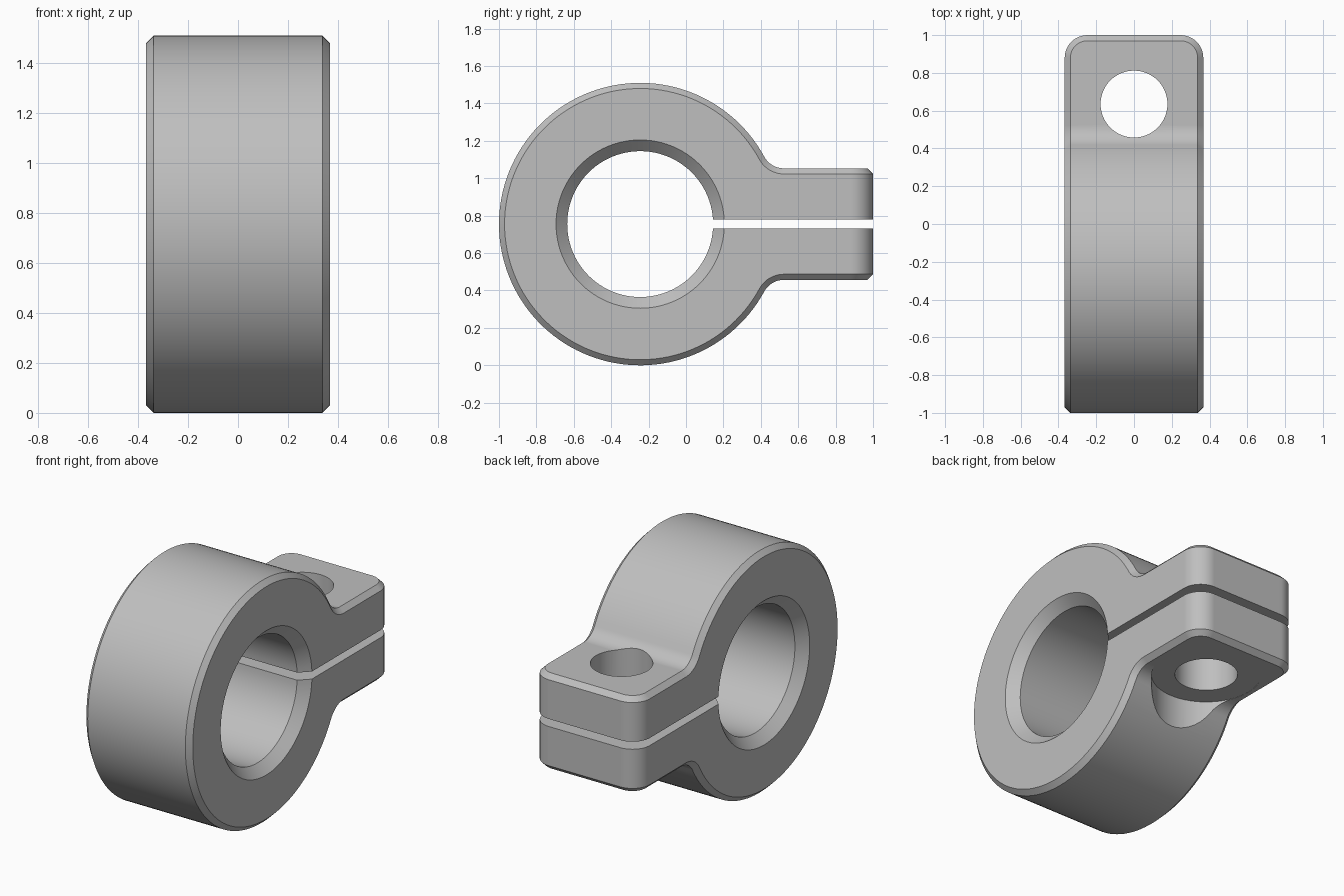
import bpy, bmesh, math
from mathutils import Matrix, Vector

cube = bpy.data.objects.get("Cube")
if cube:
    bpy.data.objects.remove(cube, do_unlink=True)

# Main dimensions
HALF_W = 0.367               # half width along x
CY, CZ, R = -0.245, 0.755, 0.755
LUG = 0.298                  # half height of the lug
FILLET, CORNER, CHAMFER = 0.12, 0.12, 0.03
BORE, BORE_CHAMFER = 0.39, 0.06
HOLE_Y, HOLE_R, SPOT_R = 0.635, 0.177, 0.31
SLIT = 0.0235                # half height of the slit

steel = bpy.data.materials.new("grey steel")
steel.use_nodes = True
GREY = (0.52, 0.52, 0.52, 1)
steel.diffuse_color = GREY
steel.node_tree.nodes["Principled BSDF"].inputs["Base Color"].default_value = GREY


def add_object(name, bm):
    bmesh.ops.recalc_face_normals(bm, faces=bm.faces)
    mesh = bpy.data.meshes.new(name)
    bm.to_mesh(mesh)
    bm.free()
    mesh.materials.append(steel)
    obj = bpy.data.objects.new(name, mesh)
    bpy.context.collection.objects.link(obj)
    return obj


def lathe(name, profile, matrix, n=96):
    """Closed solid turned about local z from (radius, height) pairs."""
    bm = bmesh.new()
    rings = [[bm.verts.new((r * math.cos(math.tau * i / n), r * math.sin(math.tau * i / n), h))
              for i in range(n)] for r, h in profile]
    for a, b in zip(rings, rings[1:]):
        for i in range(n):
            j = (i + 1) % n
            bm.faces.new((a[i], a[j], b[j], b[i]))
    bm.faces.new(rings[0])
    bm.faces.new(rings[-1])
    bm.transform(matrix)
    return add_object(name, bm)


def arc(cy, cz, r, start, end, n):
    return [(cy + r * math.cos(start + (end - start) * i / n),
             cz + r * math.sin(start + (end - start) * i / n)) for i in range(n + 1)]


# Side outline: lug end, top fillet, ring, bottom fillet
fz = LUG + FILLET
fy = math.sqrt((R + FILLET) ** 2 - fz ** 2)
touch = math.atan2(fz, fy)
top_fillet = arc(fy, fz, FILLET, -math.pi / 2, touch - math.pi, 10)
ring = arc(0, 0, R, touch, math.tau - touch, 110)[1:-1]
bottom_fillet = [(y, -z) for y, z in reversed(top_fillet)]
end = 1 - CY
outline = [(end, -LUG), (end, LUG)] + top_fillet + ring + bottom_fillet

# Clamp body, extruded across the width
bm = bmesh.new()
cap = bm.faces.new([bm.verts.new((-HALF_W, y + CY, z + CZ)) for y, z in outline])
extruded = bmesh.ops.extrude_face_region(bm, geom=[cap])
bmesh.ops.translate(bm, vec=(2 * HALF_W, 0, 0),
                    verts=[v for v in extruded["geom"] if isinstance(v, bmesh.types.BMVert)])
bmesh.ops.recalc_face_normals(bm, faces=bm.faces)

# Round the upright lug corners, then chamfer every remaining sharp edge
corners = [e for e in bm.edges if all(v.co.y > 0.99 for v in e.verts)
           and abs(e.verts[0].co.z - e.verts[1].co.z) > LUG]
bmesh.ops.bevel(bm, geom=corners, offset=CORNER, segments=10, profile=0.5, affect='EDGES')
sharp = [e for e in bm.edges if e.calc_face_angle(0) > math.radians(60)]
bmesh.ops.bevel(bm, geom=sharp, offset=CHAMFER, segments=1, affect='EDGES')
clamp = add_object("shaft_clamp", bm)

# Cutters: chamfered bore, bolt hole, bolt head clearance and slit
along_x = Matrix.Translation((0, CY, CZ)) @ Matrix.Rotation(math.pi / 2, 4, 'Y')
at_bolt = Matrix.Translation((0, HOLE_Y, 0))
x_in, x_out = HALF_W - BORE_CHAMFER, HALF_W + BORE_CHAMFER
wide = BORE + 2 * BORE_CHAMFER
cutters = [
    lathe("bore_cutter", [(wide, -x_out), (BORE, -x_in), (BORE, x_in), (wide, x_out)], along_x),
    lathe("bolt_hole_cutter", [(HOLE_R, -0.2), (HOLE_R, 1.8)], at_bolt, 64),
    lathe("bolt_head_cutter", [(SPOT_R, -0.2), (SPOT_R, CZ - LUG + 0.001)], at_bolt, 64),
]
bm = bmesh.new()
bmesh.ops.create_cube(bm, size=1)
bmesh.ops.scale(bm, vec=(1, 1.2, 2 * SLIT), verts=bm.verts)
bmesh.ops.translate(bm, vec=(0, 0.6, CZ), verts=bm.verts)
cutters.append(add_object("slit_cutter", bm))

bpy.context.view_layer.objects.active = clamp
clamp.select_set(True)
for cutter in cutters:
    cutter.hide_render = True
    cut = clamp.modifiers.new(cutter.name, 'BOOLEAN')
    cut.operation = 'DIFFERENCE'
    cut.solver = 'EXACT'
    cut.object = cutter
    bpy.ops.object.modifier_apply(modifier=cut.name)
    bpy.data.objects.remove(cutter, do_unlink=True)

# Smooth curves with crisp chamfers and flat faces
bpy.ops.object.shade_smooth_by_angle(angle=math.radians(30))
normals = clamp.modifiers.new("flat_face_normals", 'WEIGHTED_NORMAL')
normals.keep_sharp = True
